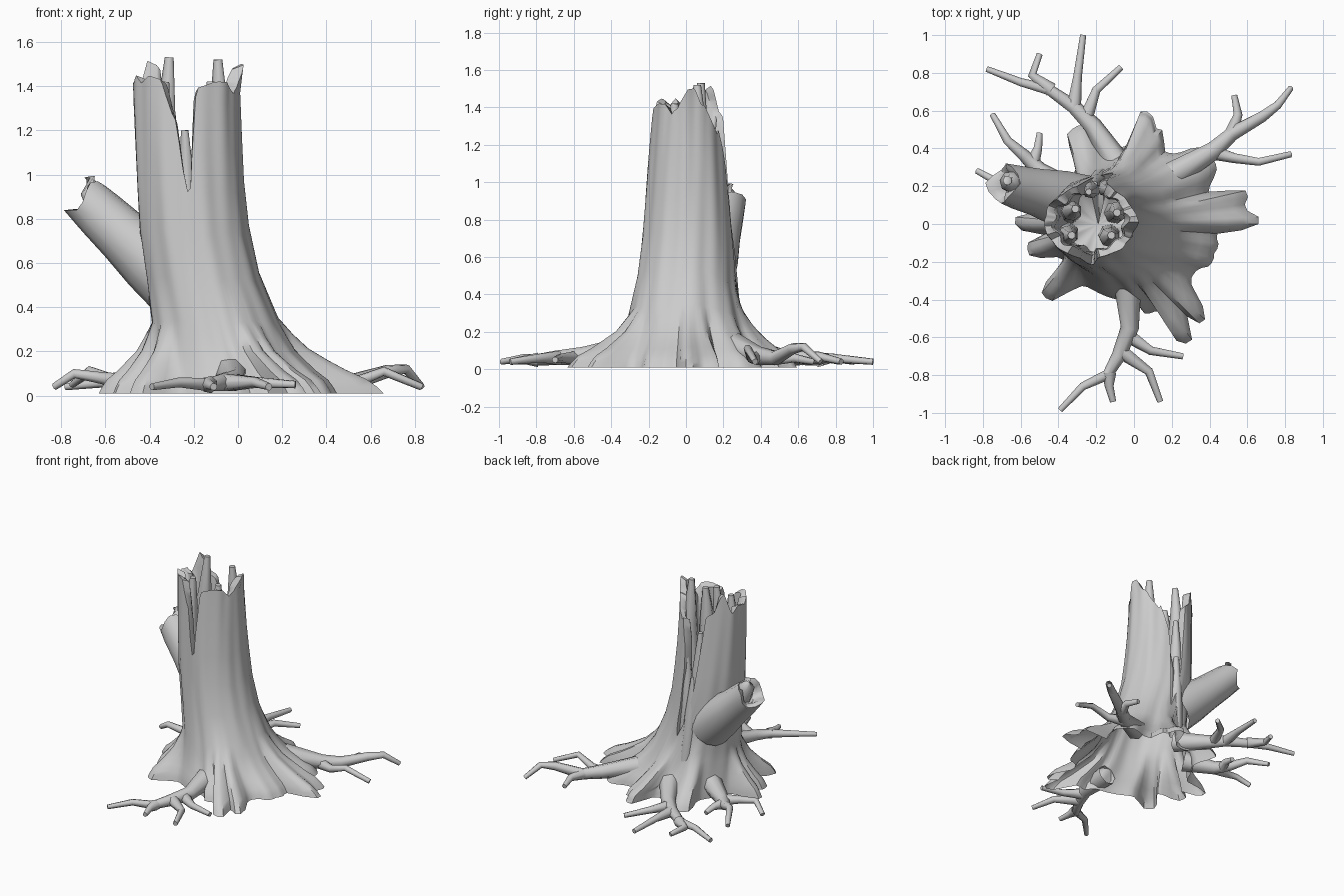
import bpy, math, random
from mathutils import Vector
random.seed(4)
SEG = 108


def make(name, verts, faces, angle=45):
    me = bpy.data.meshes.new(name)
    me.from_pydata([tuple(v) for v in verts], [], faces)
    me.update()
    ob = bpy.data.objects.new(name, me)
    bpy.context.collection.objects.link(ob)
    bpy.ops.object.select_all(action='DESELECT')
    ob.select_set(True)
    bpy.context.view_layer.objects.active = ob
    bpy.ops.object.shade_smooth_by_angle(angle=math.radians(angle))
    return ob


def interp(table, x):
    if x <= table[0][0]:
        return table[0][1:]
    for a, b in zip(table, table[1:]):
        if x <= b[0]:
            t = (x - a[0]) / (b[0] - a[0])
            return [p + (q - p) * t for p, q in zip(a[1:], b[1:])]
    return table[-1][1:]


# Trunk sections: z, centre x, centre y, radius x, radius y
SECTIONS = [(0.33, -0.10, 0, 0.29, 0.29), (0.45, -0.135, 0, 0.265, 0.265),
            (0.66, -0.19, 0.01, 0.25, 0.245), (1.0, -0.22, 0.01, 0.24, 0.22),
            (1.4, -0.235, 0.01, 0.24, 0.19), (1.56, -0.215, 0.01, 0.25, 0.19)]
FLARE = [(0, 1), (0.06, 0.91), (0.1, 0.70), (0.2, 0.30), (0.33, 0)]
# Blunt root toes: angle, reach, half width
TOES = [(2, .66, 6), (14, .62, 6), (42, .54, 13), (75, .52, 5), (84, .60, 6), (122, .60, 9),
        (179, .63, 6), (194, .58, 7), (219, .61, 7), (280, .48, 6), (294, .69, 6),
        (305, .63, 6), (335, .46, 7), (345, .46, 6)]
# Broken rim heights by angle, with a back split and a front crack
RIM = [(0, 1.53), (12, 1.55), (22, 1.44), (30, 1.42), (42, 1.36), (55, 1.30), (64, 1.18),
       (72, 1.05), (77, .62), (86, .42), (94, .6), (100, 1.02), (107, 1.32), (125, 1.45),
       (140, 1.53), (152, 1.40), (165, 1.46), (180, 1.46), (195, 1.42), (210, 1.38),
       (225, 1.42), (243, 1.40), (255, 1.30), (261, 1.12), (266, .92), (270, .94),
       (275, 1.15), (281, 1.38), (300, 1.39), (320, 1.38), (335, 1.42), (345, 1.40),
       (360, 1.53)]


def foot_radius(deg):
    r = 0.41
    for a, reach, w in TOES:
        d = abs((deg - a + 180) % 360 - 180) / w
        r = max(r, 0.41 + (reach - 0.41) / (1 + d ** 5))
    return r


def bark(deg, z):
    cx, cy, rx, ry = interp(SECTIONS, z)
    g = interp(FLARE, z)[0]
    a = math.radians(deg)
    k = 1 + 0.012 * math.sin(9 * a + 2 * z) + 0.008 * math.sin(16 * a - 3 * z)
    x, y = cx + rx * k * math.cos(a), cy + ry * k * math.sin(a)
    f = foot_radius(deg)
    return Vector((x + (f * math.cos(a) - x) * g, y + (f * math.sin(a) - y) * g, z))


# Trunk: outer bark, broken rim, hollow inner wall and floor
levels = [0, .035, .07, .11, .15, .2, .26, .33, .45, .58, .7, .82, .94, 1.0]
teeth = [random.uniform(-.06, .05) for _ in range(SEG // 4)] * 2
tops = []
for i in range(SEG):
    h = interp(RIM, i * 360 / SEG)[0]
    j, t = i // 4, (i % 4) / 4
    tops.append(min(h + (teeth[j] * (1 - t) + teeth[j + 1] * t if h > 1.3 else 0), 1.555))
verts, rings = [], 0
for k in levels:
    for i in range(SEG):
        low = .33 * tops[i] / 1.4
        z = k * tops[i] / 1.4 if k < .35 else low + (k - .33) / .67 * (tops[i] - low)
        v = bark(i * 360 / SEG, z)
        v.z += 0.01 * (k == 0)
        verts.append(v)
    rings += 1
for t, s in ((0, .80), (.15, .74), (.5, .70), (1, .62)):
    for i in range(SEG):
        z = tops[i] - .02
        z += (min(z - .03, .75) - z) * t
        p = bark(i * 360 / SEG, z)
        cx, cy = interp(SECTIONS, z)[:2]
        c = Vector((cx, cy, z))
        verts.append(c + (p - c) * (s + .05 * math.sin(i * 10 * math.pi / 54)))
    rings += 1
faces = [(r * SEG + i, r * SEG + (i + 1) % SEG, (r + 1) * SEG + (i + 1) % SEG, (r + 1) * SEG + i)
         for r in range(rings - 1) for i in range(SEG)]
verts.append(Vector((-.19, 0, .66)))
last = (rings - 1) * SEG
faces += [(last + i, last + (i + 1) % SEG, len(verts) - 1) for i in range(SEG)]
make("trunk", verts, faces)


def tube(name, path, radii, sides=7, jag=0, cup=0):
    pts = [Vector(p) for p in path]
    vs, fs, n = [], [], len(pts)

    def ring(c, t, r, j):
        side = t.cross(Vector((0, 0, 1)) if abs(t.z) < .95 else Vector((0, 1, 0))).normalized()
        up = side.cross(t)
        for k in range(sides):
            a = 2 * math.pi * k / sides
            off = t * j * math.sin(3 * a + 1) + t * random.uniform(-j, j) * .4
            vs.append(c + r * (side * math.cos(a) + up * math.sin(a)) + off)

    for i, p in enumerate(pts):
        t = (pts[min(i + 1, n - 1)] - pts[max(i - 1, 0)]).normalized()
        ring(p, t, radii[i], jag if i == n - 1 else 0)
    if cup:
        ring(p - t * .01, t, radii[-1] * .7, jag)
        ring(p - t * cup, t, radii[-1] * .5, 0)
        n += 2
    for r in range(n - 1):
        for k in range(sides):
            m = (k + 1) % sides
            fs.append((r * sides + k, r * sides + m, (r + 1) * sides + m, (r + 1) * sides + k))
    fs.append(tuple(range((n - 1) * sides, n * sides)))
    return make(name, vs, fs, 62)


# Broken side branch with hollow end
tube("broken_branch", [(-.27, .10, .50), (-.39, .135, .61), (-.52, .17, .725), (-.62, .195, .82),
                       (-.69, .215, .89)], [.16, .15, .125, .115, .105], 14, .025, .07)
tube("branch_splinter", [(-.62, .21, .84), (-.66, .225, .93), (-.67, .23, .99)], [.06, .055, .025])

# Splinters inside the hollow and along the back split
for path, r in [([(-.34, .06, .7), (-.33, .07, 1.2), (-.31, .08, 1.53)], .06),
                ([(-.10, .06, .7), (-.08, .07, 1.2), (-.09, .06, 1.52)], .06),
                ([(-.13, -.06, .7), (-.13, -.07, 1.15), (-.12, -.06, 1.42)], .06),
                ([(-.35, -.05, .7), (-.35, -.06, 1.1), (-.33, -.06, 1.42)], .06),
                ([(-.13, .2, .33), (-.15, .19, .75), (-.13, .18, 1.05)], .05),
                ([(-.22, .19, .6), (-.23, .18, .9), (-.24, .17, 1.2)], .05),
                ([(-.17, .25, .22), (-.2, .22, .6), (-.21, .21, .88)], .05)]:
    tube("splinter", path, [r, r * .9, r * .35])


# Creeping roots: each is a main run plus forks, as x, y, z points
def root(name, runs):
    for i, run in enumerate(runs):
        a, b = (.075, .016) if i == 0 else (.04, .017)
        n = len(run) - 1
        tube(name if i == 0 else name + "_fork", run,
             [a + (b - a) * (k / n) ** .55 for k in range(n + 1)])


root("back_root", [
    [(-.10, .33, .10), (-.22, .52, .06), (-.32, .62, .06), (-.45, .71, .05), (-.6, .75, .06), (-.78, .82, .04)],
    [(-.44, .71, .05), (-.54, .79, .06), (-.50, .90, .04)],
    [(-.32, .62, .06), (-.30, .78, .06), (-.27, 1.0, .04)],
    [(-.26, .55, .06), (-.2, .71, .07), (-.07, .83, .04)]])
root("right_root", [
    [(.20, .26, .12), (.42, .39, .07), (.52, .48, .06), (.68, .57, .11), (.76, .63, .12), (.83, .72, .04)],
    [(.42, .38, .06), (.53, .35, .06), (.66, .33, .11), (.83, .37, .04)],
    [(.51, .47, .06), (.55, .58, .06), (.53, .68, .04)]])
root("front_root", [
    [(-.03, -.33, .10), (-.02, -.55, .07), (-.08, -.7, .06), (-.14, -.8, .05), (-.27, -.86, .06), (-.39, -.985, .04)],
    [(-.03, -.59, .06), (.09, -.67, .06), (.26, -.70, .05)],
    [(-.06, -.68, .06), (.08, -.78, .06), (.14, -.94, .04)],
    [(-.13, -.79, .05), (-.13, -.86, .05), (-.11, -.94, .04)]])
root("left_root", [
    [(-.32, .16, .10), (-.5, .28, .06), (-.58, .36, .07), (-.67, .44, .11), (-.75, .58, .05)],
    [(-.54, .32, .06), (-.51, .40, .06), (-.50, .48, .04)],
    [(-.5, .27, .06), (-.62, .24, .08), (-.74, .23, .10), (-.83, .28, .04)]])
